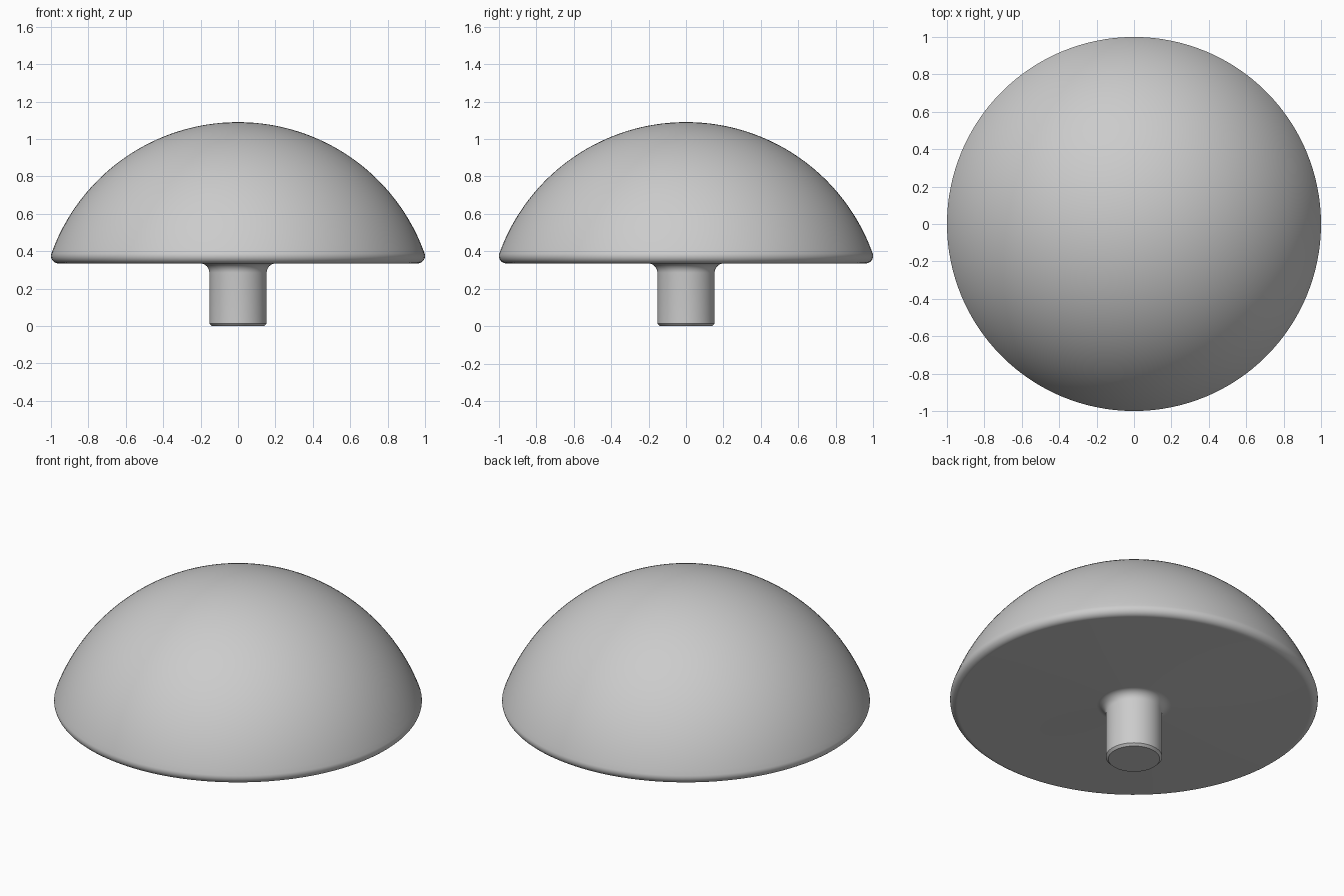
import bpy, bmesh
from math import sin, cos, pi, atan2, sqrt, radians

cube = bpy.data.objects.get("Cube")
if cube:
    bpy.data.objects.remove(cube)

grey = bpy.data.materials.new("light_grey")
grey.use_nodes = True
colour = (0.6, 0.6, 0.6, 1)
grey.diffuse_color = colour
grey.node_tree.nodes["Principled BSDF"].inputs["Base Color"].default_value = colour


def arc(r, z, radius, start, end, steps):
    """Points (r, z) along a circular arc."""
    angles = [start + (end - start) * i / steps for i in range(steps + 1)]
    return [(r + radius * cos(a), z + radius * sin(a)) for a in angles]


def revolve(name, profile, segments=128):
    """Spin a profile about the z axis into a smooth solid."""
    bm = bmesh.new()
    verts = [bm.verts.new((r, 0, z)) for r, z in profile]
    edges = [bm.edges.new(pair) for pair in zip(verts, verts[1:])]
    bmesh.ops.spin(bm, geom=verts + edges, axis=(0, 0, 1), cent=(0, 0, 0),
                   angle=2 * pi, steps=segments, use_duplicate=False)
    bmesh.ops.remove_doubles(bm, verts=bm.verts, dist=0.0001)
    bmesh.ops.recalc_face_normals(bm, faces=bm.faces)
    mesh = bpy.data.meshes.new(name)
    bm.to_mesh(mesh)
    bm.free()
    mesh.materials.append(grey)
    obj = bpy.data.objects.new(name, mesh)
    bpy.context.collection.objects.link(obj)
    bpy.ops.object.select_all(action="DESELECT")
    obj.select_set(True)
    bpy.context.view_layer.objects.active = obj
    bpy.ops.object.shade_smooth_by_angle(angle=radians(30))


# Main dimensions
top, under = 1.09, 0.335
dome_radius, rim_round = 1.06, 0.04
stem_radius, fillet, chamfer = 0.153, 0.05, 0.013

# Rim rounding sits tangent to the dome and the flat underside
centre_z = top - dome_radius
rim_z = under + rim_round
rim_r = sqrt((dome_radius - rim_round) ** 2 - (rim_z - centre_z) ** 2)
tangent = atan2(rim_z - centre_z, rim_r)

# Stem with chamfered foot, flared into the underside of the domed head
profile = [(0, 0), (stem_radius - chamfer, 0), (stem_radius, chamfer)]
profile += arc(stem_radius + fillet, under - fillet, fillet, pi, pi / 2, 8)
profile += arc(rim_r, rim_z, rim_round, -pi / 2, tangent, 12)
profile += arc(0, centre_z, dome_radius, tangent, pi / 2, 48)[1:]
revolve("domed_knob", profile)
